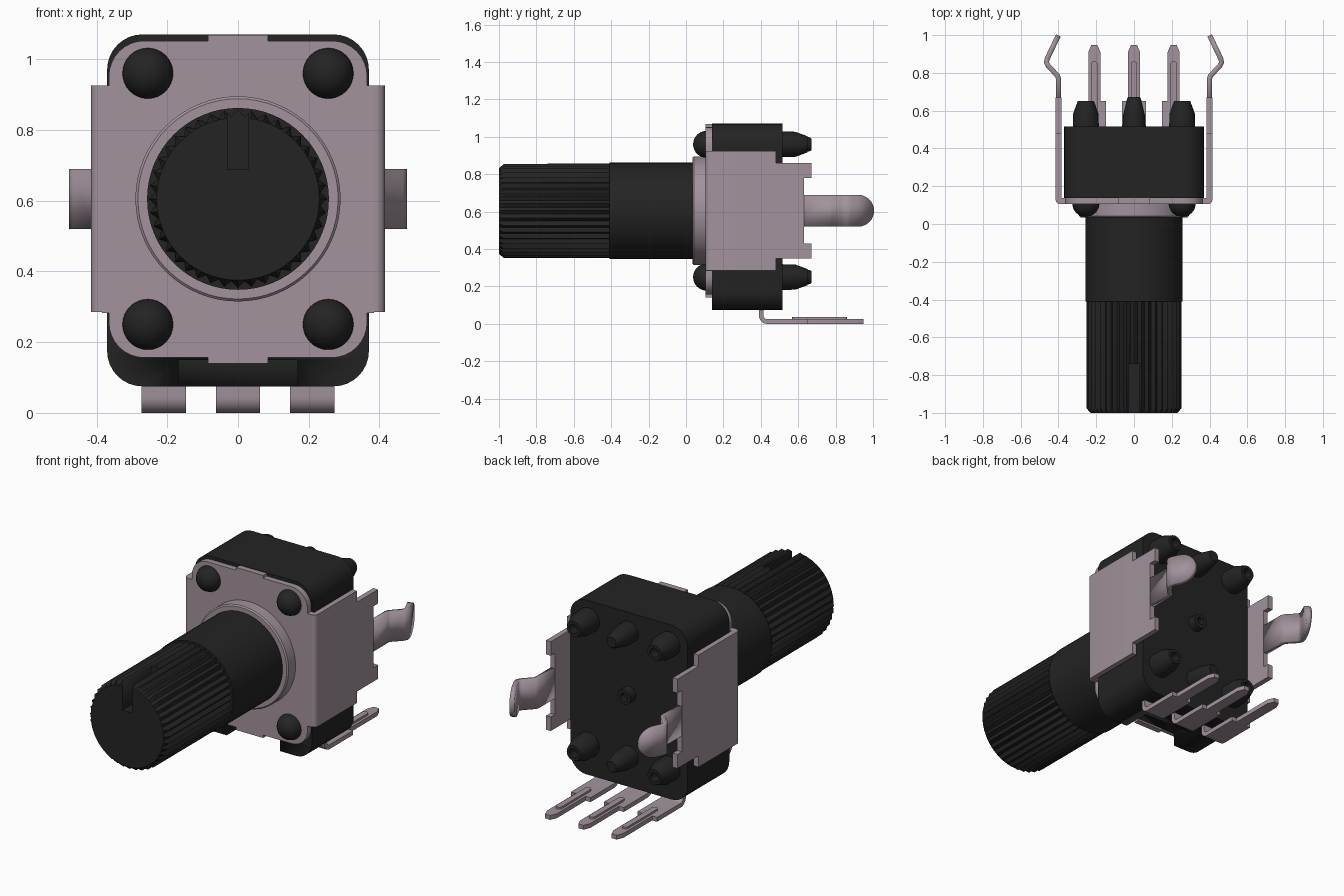
import bpy, bmesh, math

cube = bpy.data.objects.get("Cube")
if cube:
    bpy.data.objects.remove(cube, do_unlink=True)


def material(name, rgb):
    m = bpy.data.materials.new(name)
    m.use_nodes = True
    m.diffuse_color = (*rgb, 1)
    m.node_tree.nodes["Principled BSDF"].inputs["Base Color"].default_value = (*rgb, 1)
    return m


BLACK = material("black plastic", (0.017, 0.017, 0.017))
METAL = material("pinkish grey metal", (0.36, 0.29, 0.335))
AXIS_Z = 0.605   # height of the shaft axis


def finish(name, bm, mat, smooth=True):
    bmesh.ops.remove_doubles(bm, verts=bm.verts[:], dist=1e-5)
    bmesh.ops.recalc_face_normals(bm, faces=bm.faces[:])
    me = bpy.data.meshes.new(name)
    bm.to_mesh(me)
    bm.free()
    me.materials.append(mat)
    ob = bpy.data.objects.new(name, me)
    bpy.context.collection.objects.link(ob)
    if smooth:
        bpy.ops.object.select_all(action='DESELECT')
        ob.select_set(True)
        bpy.context.view_layer.objects.active = ob
        bpy.ops.object.shade_smooth_by_angle(angle=math.radians(30))
    return ob


def place(a, b, t, axis):
    return {'x': (t, a, b), 'y': (a, t, b), 'z': (a, b, t)}[axis]


def prism(name, pts, axis, lo, hi, mat, bevel_edge=None):
    """Extrude a 2D outline along an axis; bevel_edge = (test, width)."""
    bm = bmesh.new()
    f = bm.faces.new([bm.verts.new(place(a, b, lo, axis)) for a, b in pts])
    ext = bmesh.ops.extrude_face_region(bm, geom=[f])['geom']
    shift = place(0, 0, hi - lo, axis)
    bmesh.ops.translate(bm, vec=shift, verts=[v for v in ext if isinstance(v, bmesh.types.BMVert)])
    if bevel_edge:
        test, width = bevel_edge
        edges = [e for e in bm.edges if all(test(v.co) for v in e.verts)]
        bmesh.ops.bevel(bm, geom=edges, offset=width, segments=4, profile=0.5, affect='EDGES')
    return finish(name, bm, mat)


def lathe(name, profile, x, z, mat, segs=32, tooth=None):
    """Rings of (radius, y) around a y-parallel axis; tooth gives a valley radius."""
    bm = bmesh.new()
    rings = []
    for r, y in profile:
        ring = []
        for i in range(segs):
            a = 2 * math.pi * i / segs
            rr = min(r, tooth) if tooth and i % 2 else r
            ring.append(bm.verts.new((x + rr * math.cos(a), y, z + rr * math.sin(a))))
        rings.append(ring)
    for r0, r1 in zip(rings, rings[1:]):
        for i in range(segs):
            j = (i + 1) % segs
            bm.faces.new((r0[i], r0[j], r1[j], r1[i]))
    for ring, (r, _) in ((rings[0], profile[0]), (rings[-1], profile[-1])):
        if r > 0:
            bm.faces.new(ring)
    return finish(name, bm, mat)


def arc(cx, cy, r, a0, a1, n=8):
    return [(cx + r * math.cos(math.radians(a0 + (a1 - a0) * i / n)),
             cy + r * math.sin(math.radians(a0 + (a1 - a0) * i / n))) for i in range(n + 1)]


def rect(a0, a1, b0, b1):
    return [(a0, b0), (a1, b0), (a1, b1), (a0, b1)]


def cut(ob, cutter):
    mod = ob.modifiers.new("cut", 'BOOLEAN')
    mod.operation = 'DIFFERENCE'
    mod.solver = 'EXACT'
    mod.object = cutter
    cutter.hide_render = True
    bpy.context.view_layer.objects.active = ob
    bpy.ops.object.modifier_apply(modifier=mod.name)
    bpy.data.objects.remove(cutter, do_unlink=True)


# Housing with rounded corners and a notch low on its front
R = 0.1
outline = (arc(0.27, 0.97, R, 0, 90) + arc(-0.27, 0.97, R, 90, 180)
           + arc(-0.27, 0.175, R, 180, 270) + arc(0.27, 0.175, R, 270, 360))
housing = prism("housing", outline, 'y', 0.138, 0.515, BLACK)
cut(housing, prism("notch_cutter", rect(-0.168, 0.168, 0.0, 0.15), 'y', 0.1, 0.3, BLACK))

# Front plate: one quarter outline mirrored both ways
quarter = [(0.085, 1.068), (0.085, 1.052)] + arc(0.265, 0.952, R, 90, 0) + [(0.365, 0.925), (0.385, 0.925)]
ZC = 0.604
low = [(x, 2 * ZC - z) for x, z in reversed(quarter)]
right = quarter + low
plate = right + [(-x, z) for x, z in reversed(right)]
prism("front_plate", plate, 'y', 0.105, 0.138, METAL)

# Collar and shaft
lathe("collar", [(0.283, 0.035), (0.29, 0.042), (0.29, 0.11)], 0, AXIS_Z, METAL, 64)
lathe("shaft", [(0.257, -0.41), (0.257, 0.11)], 0, AXIS_Z, BLACK, 64)
knurl = lathe("knurled_grip", [(0.23, -1.0), (0.252, -0.975), (0.252, -0.41)],
              0, AXIS_Z, BLACK, 80, tooth=0.234)
cut(knurl, prism("slot_cutter", rect(-0.03, 0.03, 0.69, 0.95), 'y', -1.1, -0.74, BLACK))

# Rivet domes on the front, hollow pegs on the back
for z in (0.25, 0.96):
    for x, side in ((-0.255, "right"), (0.255, "left")):
        level = "upper" if z > 0.5 else "lower"
        dome = [(0.072 * math.sin(t * math.pi / 16), 0.11 - 0.072 * math.cos(t * math.pi / 16))
                for t in range(9)]
        lathe(f"{level}_{side}_rivet", dome, x, z, BLACK)
        lathe(f"{level}_{side}_peg", [(0.069, 0.51), (0.067, 0.585), (0.043, 0.65), (0.026, 0.65),
                                      (0.026, 0.60), (0, 0.60)], x, z, BLACK)
    lathe(f"{level}_middle_peg", [(0.06, 0.51), (0.058, 0.575), (0.036, 0.665), (0.03, 0.672),
                                  (0, 0.672)], 0, z, BLACK)
lathe("centre_boss", [(0.045, 0.51), (0.042, 0.56), (0.022, 0.56), (0.022, 0.53), (0, 0.53)],
      0, AXIS_Z, BLACK, 24)

# Side flanges with prongs, and bent mounting tongues
flange_top = [(0.105, 0.925), (0.48, 0.925), (0.48, 0.86), (0.67, 0.86), (0.67, 0.78), (0.63, 0.78)]
flange = flange_top + [(y, 2 * AXIS_Z - z) for y, z in reversed(flange_top)]
path = [(0.40, 0.61), (0.40, 0.77), (0.405, 0.785), (0.455, 0.838), (0.464, 0.856), (0.458, 0.878)]
path += [(0.458 - 0.058 * t, 0.878 + 0.122 * t) for t in (0.3, 0.45, 0.6, 0.75, 0.87, 0.95, 0.99)]
for s, side in ((-1, "right"), (1, "left")):
    lo, hi = sorted((s * 0.385, s * 0.415))
    prism(f"{side}_flange", flange, 'x', lo, hi, METAL,
          (lambda c: abs(c.x) > 0.41 and c.y < 0.11, 0.024))
    bm = bmesh.new()
    rows = []
    for x, y in path:
        half = 0.085 if y < 0.915 else math.sqrt(0.085 ** 2 - (y - 0.915) ** 2)
        rows.append([bm.verts.new((s * x, y, AXIS_Z + k * half)) for k in (-1, 1)])
    for a, b in zip(rows, rows[1:]):
        bm.faces.new((a[0], a[1], b[1], b[0]))
    tongue = finish(f"{side}_tongue", bm, METAL)
    sol = tongue.modifiers.new("thickness", 'SOLIDIFY')
    sol.thickness = 0.027
    sol.offset = 0

# Three bent terminals with stepped pins and raised ribs
bend = ([(0.39, 0.12)] + arc(0.435, 0.045, 0.045, 180, 270)
        + [(0.65, 0), (0.65, 0.025)] + arc(0.435, 0.045, 0.02, 270, 180) + [(0.415, 0.12)])
for x, label in ((-0.21, "right"), (0, "middle"), (0.21, "left")):
    prism(f"{label}_terminal", bend, 'x', x - 0.0625, x + 0.0625, METAL)
    pin = [(x - 0.032, 0.65), (x + 0.032, 0.65), (x + 0.032, 0.91), (x + 0.016, 0.948),
           (x - 0.016, 0.948), (x - 0.032, 0.91)]
    prism(f"{label}_pin", pin, 'z', 0, 0.025, METAL)
    rib = arc(x, 0.845, 0.017, 0, 180) + arc(x, 0.585, 0.017, 180, 360)
    prism(f"{label}_rib", rib, 'z', 0.02, 0.036, METAL)
